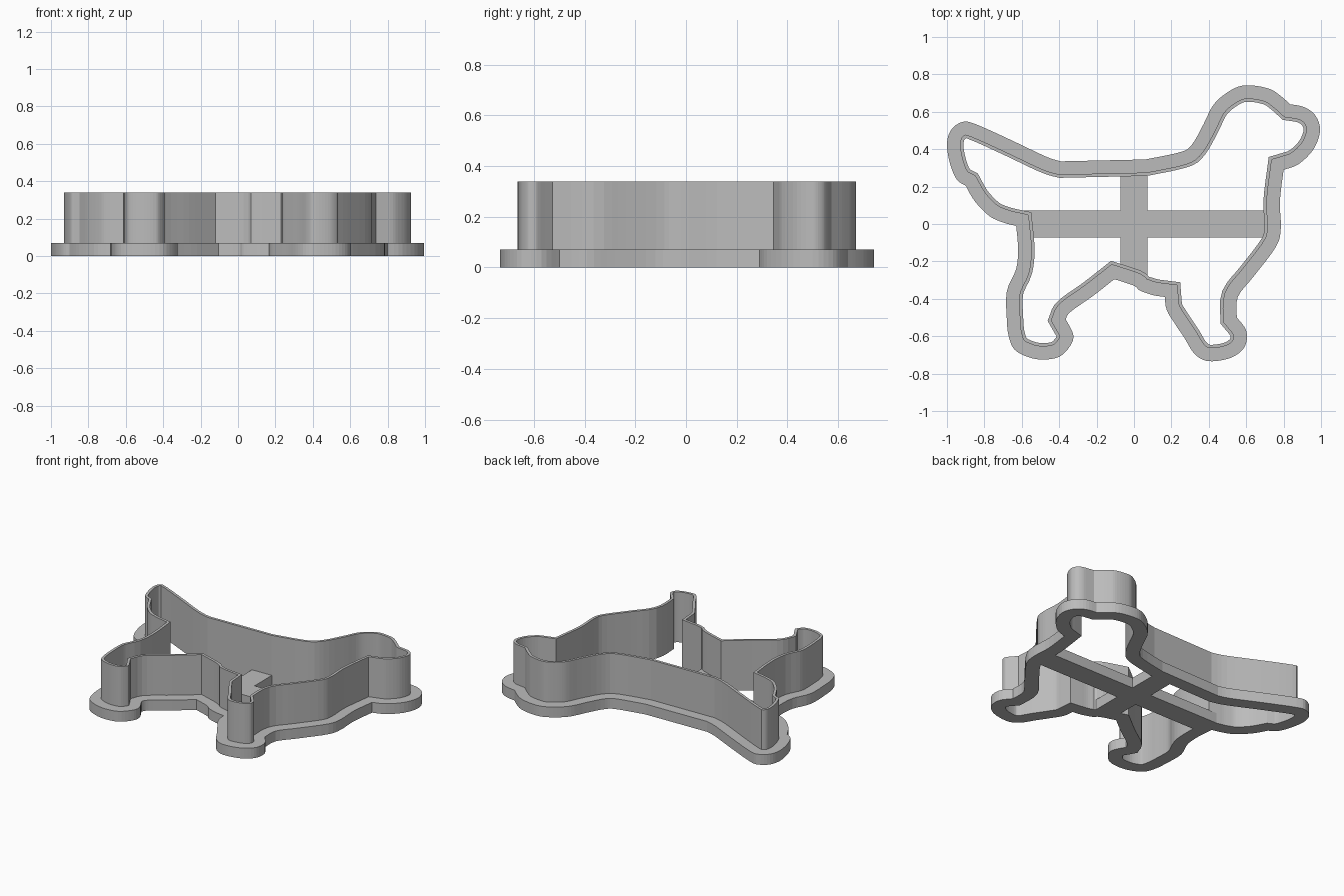
import bpy
import bmesh
from mathutils import Vector

cube = bpy.data.objects.get("Cube")
if cube:
    bpy.data.objects.remove(cube, do_unlink=True)

FLANGE_Z, WALL_Z = 0.07, 0.34
WALL_OUT, WALL_IN = 0.07, 0.088

grey = bpy.data.materials.new("plain grey")
grey.use_nodes = True
grey.diffuse_color = (0.5, 0.5, 0.5, 1)
grey.node_tree.nodes["Principled BSDF"].inputs["Base Color"].default_value = grey.diffuse_color

# Outer rim, anticlockwise: smooth runs that meet at sharp corners
hind_leg = [(-.63, -.01), (-.62, -.13), (-.63, -.24), (-.68, -.36), (-.68, -.51), (-.67, -.6),
            (-.64, -.67), (-.57, -.71), (-.49, -.725), (-.4, -.71), (-.34, -.65),
            (-.325, -.59), (-.365, -.51)]
belly_back = [(-.34, -.47), (-.22, -.385), (-.105, -.295)]
belly_front = [(0, -.33), (.03, -.355), (.1, -.38), (.165, -.39)]
foreleg = [(.175, -.46), (.22, -.535), (.27, -.61), (.32, -.69), (.38, -.73), (.46, -.73),
           (.54, -.705), (.595, -.65), (.6, -.57), (.55, -.5)]
chest = [(.555, -.39), (.64, -.28), (.76, -.12), (.785, -.02), (.78, .12), (.8, .29)]
muzzle = [(.88, .32), (.96, .4), (.995, .5), (.97, .58), (.91, .625), (.835, .64)]
head = [(.79, .68), (.73, .72), (.64, .74), (.56, .735), (.48, .69), (.42, .63), (.37, .53),
        (.31, .425), (.25, .385), (.06, .345)]
back = [(-.39, .335)]
tail = [(-.47, .36), (-.66, .45), (-.85, .535), (-.92, .545), (-.98, .5), (-1, .42),
        (-.98, .31), (-.945, .235), (-.9, .205)]
rump = [(-.85, .12), (-.77, .04), (-.69, .005), (-.63, -.01)]


def smooth_run(points, steps=4):
    """Catmull-Rom through a run of points, without its last point."""
    p = [Vector(q) for q in points]
    p = [p[0]] + p + [p[-1]]
    out = []
    for a, b, c, d in zip(p, p[1:], p[2:], p[3:]):
        for i in range(steps):
            t = i / steps
            out.append(b + (c - a) * t / 2 + (2 * a - 5 * b + 4 * c - d) * t * t / 2
                       + (3 * b - a - 3 * c + d) * t ** 3 / 2)
    return out


def inset(points, distance):
    """Mitred inward offset; folded stretches are pulled together."""
    n = len(points)
    out = []
    for i, p in enumerate(points):
        d1 = (p - points[i - 1]).normalized()
        d2 = (points[(i + 1) % n] - p).normalized()
        n1, n2 = Vector((-d1.y, d1.x)), Vector((-d2.y, d2.x))
        out.append(p + (n1 + n2) * distance / max(1 + n1.dot(n2), 0.5))
    for _ in range(12):
        for i in range(n):
            j = (i + 1) % n
            if (out[j] - out[i]).dot(points[j] - points[i]) < 0:
                out[i] = out[j] = (out[i] + out[j]) / 2
    return out


def make_object(name, bm):
    bmesh.ops.recalc_face_normals(bm, faces=bm.faces)
    mesh = bpy.data.meshes.new(name)
    bm.to_mesh(mesh)
    bm.free()
    mesh.materials.append(grey)
    obj = bpy.data.objects.new(name, mesh)
    bpy.context.collection.objects.link(obj)
    return obj


def sweep(name, path, section):
    """Carry a closed (inset, height) section around a closed path."""
    bm = bmesh.new()
    rings = [[bm.verts.new((p.x, p.y, z)) for p in inset(path, d)] for d, z in section]
    for k, ring in enumerate(rings):
        after = rings[(k + 1) % len(rings)]
        for i in range(len(ring)):
            j = (i + 1) % len(ring)
            bm.faces.new((ring[i], ring[j], after[j], after[i]))
    bmesh.ops.remove_doubles(bm, verts=bm.verts, dist=1e-5)
    return make_object(name, bm)


# Cutter: broad base flange with the thin tall wall on its inner edge
outline = []
corner = rump[-1]
for run in (hind_leg[1:], belly_back, belly_front, foreleg, chest, muzzle, head, back, tail, rump):
    outline += smooth_run([corner] + run)
    corner = run[-1]
outline = [p for i, p in enumerate(outline) if (p - outline[i - 1]).length > 1e-4]
sweep("cutter_flange_and_wall", outline,
      [(0, 0), (0, FLANGE_Z), (WALL_OUT, FLANGE_Z), (WALL_OUT, WALL_Z), (WALL_IN, WALL_Z), (WALL_IN, 0)])

# Cross brace: one plus-shaped slab whose arms end inside the flange
w = 0.073
left, right, low, high = -0.6, 0.74, -0.29, 0.3
plus = [(left, -w), (-w, -w), (-w, low), (w, low), (w, -w), (right, -w),
        (right, w), (w, w), (w, high), (-w, high), (-w, w), (left, w)]
bm = bmesh.new()
base = bm.faces.new([bm.verts.new((x, y, 0)) for x, y in plus])
top = bmesh.ops.extrude_face_region(bm, geom=[base], use_keep_orig=True)
bmesh.ops.translate(bm, vec=(0, 0, FLANGE_Z),
                    verts=[v for v in top["geom"] if isinstance(v, bmesh.types.BMVert)])
make_object("cross_brace", bm)
